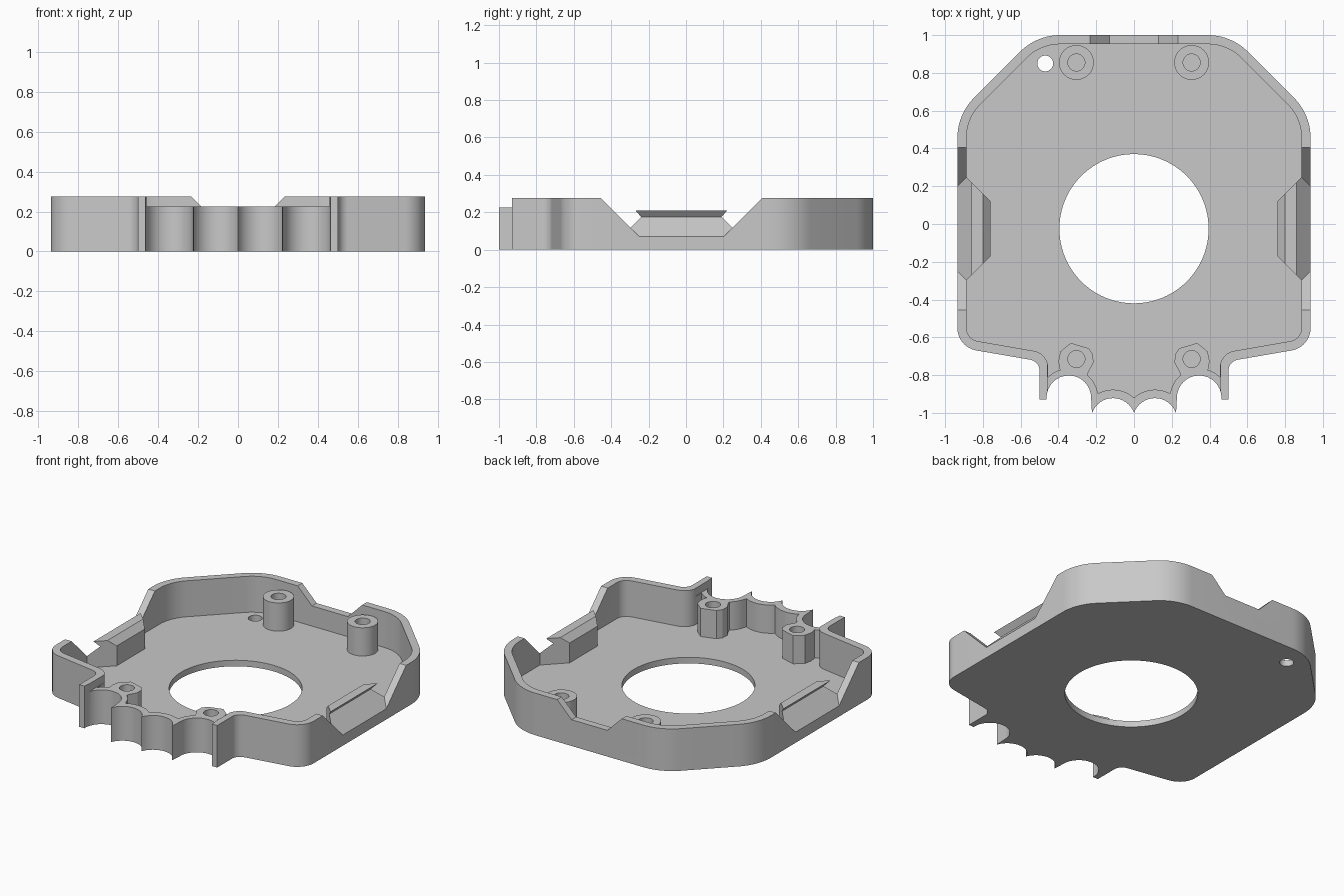
import bpy, bmesh
from math import cos, sin, tan, radians
from mathutils import Vector

if "Cube" in bpy.data.objects:
    bpy.data.objects.remove(bpy.data.objects["Cube"])

FLOOR, LOW, TOP = 0.04, 0.225, 0.276

grey = bpy.data.materials.new("plain grey")
grey.use_nodes = True
grey.diffuse_color = (0.58, 0.58, 0.58, 1)
grey.node_tree.nodes["Principled BSDF"].inputs["Base Color"].default_value = (0.58, 0.58, 0.58, 1)


def arc(cx, cy, r, a0, a1, n=16):
    angles = [radians(a0 + (a1 - a0) * i / n) for i in range(n + 1)]
    return [(cx + r * cos(a), cy + r * sin(a)) for a in angles]


def fillet(before, corner, after, r, n=10):
    """Points of a rounded corner between two straight edges."""
    p = Vector(corner)
    u, v = (Vector(before) - p).normalized(), (Vector(after) - p).normalized()
    half = u.angle(v) / 2
    centre = p + (u + v).normalized() * r / sin(half)
    a = (p + u * r / tan(half) - centre).normalized()
    b = (p + v * r / tan(half) - centre).normalized()
    return [tuple(centre + a.slerp(b, i / n) * r) for i in range(n + 1)]


def rounded(start, corners, end):
    pts = [start] + [c[:2] for c in corners] + [end]
    out = []
    for i, (x, y, r) in enumerate(corners):
        out += fillet(pts[i], (x, y), pts[i + 2], r)
    return out


def mirrored(half):
    return half + [(-x, y) for x, y in reversed(half) if x > 0.002]


def loft(name, lower, upper):
    """Solid between two matching loops of 3D points."""
    bm = bmesh.new()
    a = [bm.verts.new(p) for p in lower]
    b = [bm.verts.new(p) for p in upper]
    bm.faces.new(reversed(a))
    bm.faces.new(b)
    n = len(a)
    for i in range(n):
        j = (i + 1) % n
        bm.faces.new((a[i], a[j], b[j], b[i]))
    if bm.calc_volume(signed=True) < 0:
        bmesh.ops.reverse_faces(bm, faces=bm.faces)
    mesh = bpy.data.meshes.new(name)
    bm.to_mesh(mesh)
    bm.free()
    mesh.materials.append(grey)
    ob = bpy.data.objects.new(name, mesh)
    bpy.context.collection.objects.link(ob)
    return ob


def prism(name, pts, z0, z1):
    return loft(name, [(x, y, z0) for x, y in pts], [(x, y, z1) for x, y in pts])


def disc(cx, cy, r, n=64):
    return arc(cx, cy, r, 0, 360, n)[:-1]


def combine(body, tool, operation="DIFFERENCE"):
    mod = body.modifiers.new("combine", "BOOLEAN")
    mod.operation, mod.object, mod.solver = operation, tool, "EXACT"
    bpy.context.view_layer.objects.active = body
    bpy.ops.object.modifier_apply(modifier=mod.name)
    bpy.data.objects.remove(tool)


# Outer tray with scalloped front edge
outer = arc(0.111, -1.04, 0.118, 160, 20) + [(0.224, -0.98)]
outer += arc(0.345, -0.92, 0.118, 180, 0) + [(0.463, -0.93), (0.5, -0.93)]
outer += rounded((0.5, -0.93), [(0.5, -0.727, 0.06), (0.935, -0.652, 0.12),
                                (0.935, 0.58, 0.3), (0.515, 1, 0.3)], (0, 1))
tray = prism("tray", mirrored(outer), 0, TOP)

# Pocket inside the walls
inner = arc(0.111, -1.04, 0.163, 132.9, 61) + arc(0.345, -0.92, 0.155, 167, 44.8)
inner += rounded((0.455, -0.81), [(0.455, -0.685, 0.09), (0.887, -0.61, 0.07),
                                  (0.887, 0.56, 0.25), (0.495, 0.952, 0.25)], (0, 0.952))
combine(tray, prism("pocket", mirrored(inner), FLOOR, 1))

# Lower scalloped front wall
combine(tray, prism("front_cut", [(-0.458, -1.2), (0.458, -1.2), (0.458, -0.74), (-0.458, -0.74)], LOW, 1))

# Bevelled notch in the back wall
notch = [(-0.13, 0.172), (0.13, 0.172), (0.334, TOP + 0.1), (-0.334, TOP + 0.1)]
combine(tray, loft("back_notch", [(x, 0.9, z) for x, z in notch], [(x, 1.1, z) for x, z in notch]))

# Bevelled notches in both side walls
notch = [(-0.25, 0.07), (0.2, 0.07), (0.5, 0.37), (-0.55, 0.37)]
for s in (-1, 1):
    combine(tray, loft("side_notch", [(s * 0.8, y, z) for y, z in notch],
                       [(s * 1.1, y, z) for y, z in notch]))

# Screw bosses: faceted pair at the front, round pair at the back
facets = [(-0.07, -0.075), (-0.09, -0.05), (-0.095, -0.01), (-0.085, 0.04), (-0.03, 0.085),
          (0.065, 0.057), (0.088, 0.025), (0.09, -0.02), (0.06, -0.075), (0.06, -0.1)]
for s in (-1, 1):
    front = [(s * (0.305 - x), y - 0.715) for x, y in facets]
    combine(tray, prism("front_boss", front, 0.02, LOW), "UNION")
    combine(tray, prism("back_boss", disc(s * 0.305, 0.855, 0.092), 0.02, LOW), "UNION")
    for y in (-0.715, 0.855):
        combine(tray, prism("bore", disc(s * 0.305, y, 0.045, 32), FLOOR, 1))

# Large centre opening and small corner hole
combine(tray, prism("opening", disc(0, -0.025, 0.395, 96), -1, 1))
combine(tray, prism("corner_hole", disc(-0.47, 0.85, 0.042, 32), -1, 0.15))

# Snap clips: sloped sill in the wall and hooked block behind it, ends mitred
sill = [(0.935, 0.07), (0.89, 0.115), (0.89, 0.07)]
hook = [(0.89, 0.03), (0.89, 0.115), (0.83, 0.175), (0.86, 0.21), (0.8, 0.21), (0.76, 0.17), (0.76, 0.03)]
for s, side in ((-1, "right"), (1, "left")):
    for name, profile in (("clip_sill", sill), ("clip_hook", hook)):
        lo = [(s * x, -0.3 + abs(x - 0.89), z) for x, z in profile]
        hi = [(s * x, 0.25 - abs(x - 0.89), z) for x, z in profile]
        loft(side + "_" + name, lo, hi)

# Smooth the curved walls, keep edges sharp
bpy.ops.object.select_all(action="DESELECT")
tray.select_set(True)
bpy.context.view_layer.objects.active = tray
bpy.ops.object.shade_smooth_by_angle(angle=radians(25))
